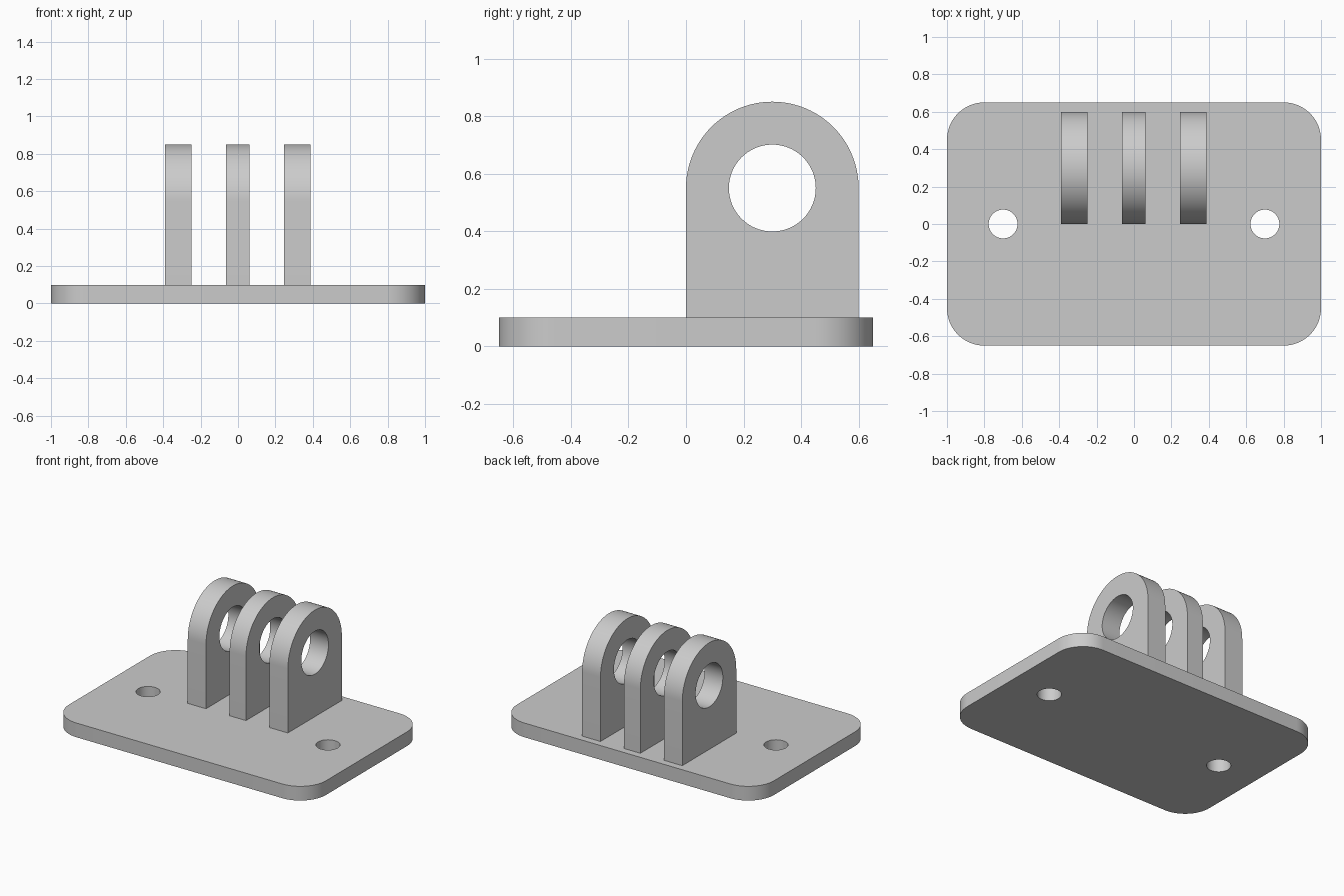
import bpy
import bmesh
from math import cos, sin, pi
from mathutils import Matrix, Vector

cube = bpy.data.objects.get("Cube")
if cube:
    bpy.data.objects.remove(cube, do_unlink=True)

GREY = (0.6, 0.6, 0.6, 1.0)
grey = bpy.data.materials.new("light_grey")
grey.use_nodes = True
grey.diffuse_color = GREY
grey.node_tree.nodes["Principled BSDF"].inputs["Base Color"].default_value = GREY


def arc(cx, cy, r, start, end, steps):
    """Points along an arc, angles in half turns."""
    angles = [pi * (start + (end - start) * i / steps) for i in range(steps + 1)]
    return [(cx + r * cos(a), cy + r * sin(a)) for a in angles]


def circle(cx, cy, r, steps=64):
    return arc(cx, cy, r, 0, 2, steps)[:-1]


def plate(name, loops, thickness, matrix):
    """Extrude an outline with holes, then place it with the matrix."""
    bm = bmesh.new()
    for loop in loops:
        verts = [bm.verts.new((x, y, 0)) for x, y in loop]
        for i, v in enumerate(verts):
            bm.edges.new((verts[i - 1], v))
    bmesh.ops.triangle_fill(bm, edges=bm.edges[:], use_beauty=True, normal=(0, 0, 1))
    solid = bmesh.ops.extrude_face_region(bm, geom=bm.faces[:], use_keep_orig=True)
    top = [g for g in solid["geom"] if isinstance(g, bmesh.types.BMVert)]
    bmesh.ops.translate(bm, verts=top, vec=Vector((0, 0, thickness)))
    bmesh.ops.transform(bm, verts=bm.verts[:], matrix=matrix)
    bmesh.ops.recalc_face_normals(bm, faces=bm.faces[:])
    mesh = bpy.data.meshes.new(name)
    bm.to_mesh(mesh)
    bm.free()
    mesh.materials.append(grey)
    obj = bpy.data.objects.new(name, mesh)
    bpy.context.collection.objects.link(obj)
    bpy.ops.object.select_all(action="DESELECT")
    obj.select_set(True)
    bpy.context.view_layer.objects.active = obj
    bpy.ops.object.shade_smooth_by_angle()


# Base plate with rounded corners and two screw holes
BASE_T, CORNER = 0.1, 0.2
outline = []
for i, (sx, sy) in enumerate([(1, 1), (-1, 1), (-1, -1), (1, -1)]):
    outline += arc(sx * (1 - CORNER), sy * (0.65 - CORNER), CORNER, i / 2, i / 2 + 0.5, 16)
screw_holes = [circle(side * 0.7, 0, 0.077) for side in (-1, 1)]
plate("base_plate", [outline] + screw_holes, BASE_T, Matrix())

# Three upright lugs: profile in y and z, extruded along x
PIVOT_Y, PIVOT_Z, LUG_R = 0.3, 0.55, 0.3
profile = [(0, BASE_T), (2 * LUG_R, BASE_T)] + arc(PIVOT_Y, PIVOT_Z, LUG_R, 0, 1, 48)
bore = circle(PIVOT_Y, PIVOT_Z, 0.151)
stand_up = Matrix(((0, 0, 1, 0), (1, 0, 0, 0), (0, 1, 0, 0), (0, 0, 0, 1)))
for name, x0, x1 in [("right_lug", -0.391, -0.249),
                     ("middle_lug", -0.065, 0.062),
                     ("left_lug", 0.245, 0.388)]:
    plate(name, [profile, bore], x1 - x0, Matrix.Translation((x0, 0, 0)) @ stand_up)
